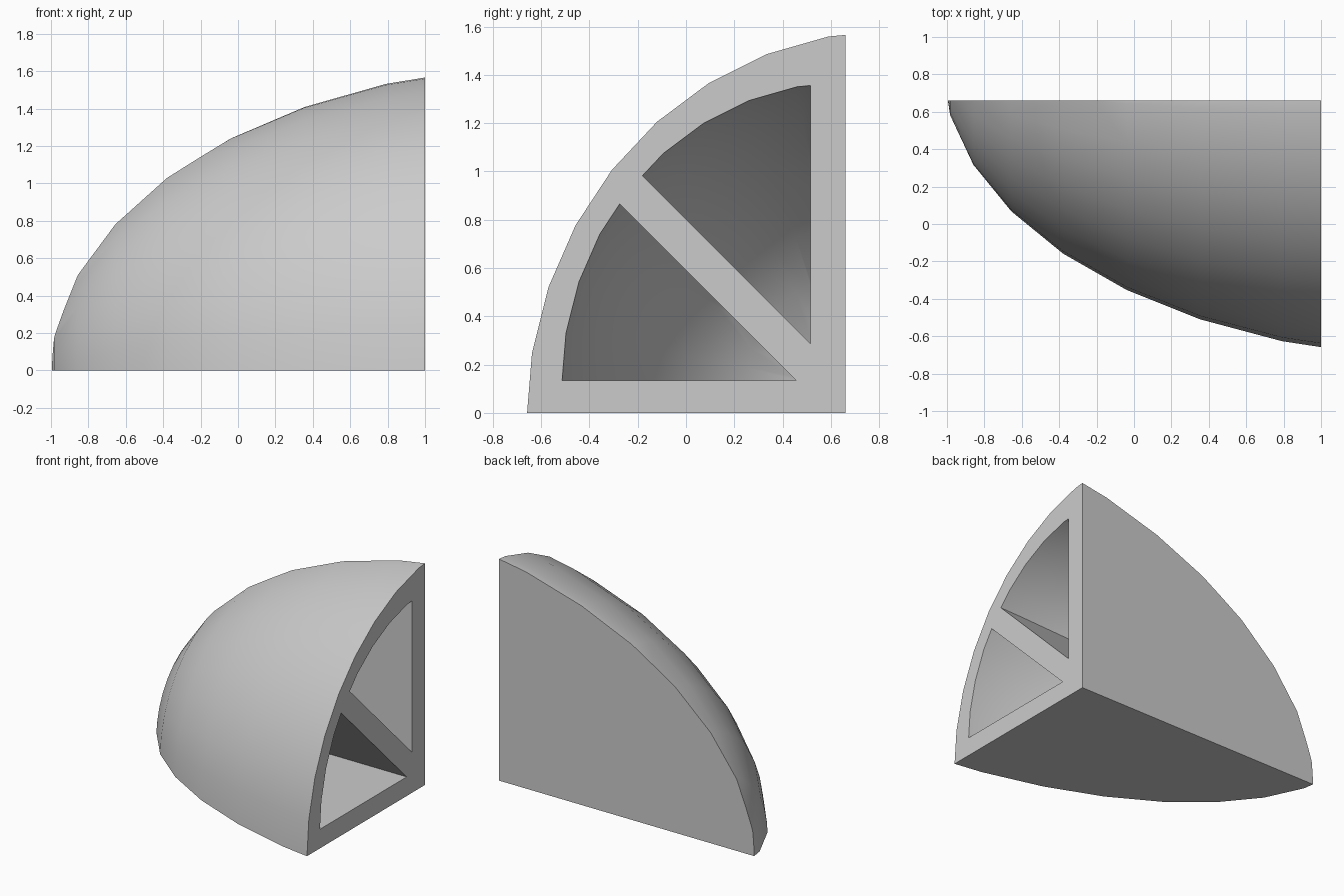
import bpy, bmesh, math
from mathutils import Vector, Matrix

cube = bpy.data.objects.get("Cube")
if cube:
    bpy.data.objects.remove(cube, do_unlink=True)

grey = bpy.data.materials.new("plain grey")
grey.use_nodes = True
colour = (0.6, 0.6, 0.6, 1)
grey.diffuse_color = colour
grey.node_tree.nodes["Principled BSDF"].inputs["Base Color"].default_value = colour

RADII = Vector((2.76, 1.577, 1.682))
OFFSET = Vector((0.735, 0.193, -0.031))   # ellipsoid centre from the square corner


def slice_off(bm, point, normal):
    """Remove everything on the normal side of a plane and cap the cut."""
    geom = bm.verts[:] + bm.edges[:] + bm.faces[:]
    cut = bmesh.ops.bisect_plane(bm, geom=geom, dist=1e-6, plane_co=point,
                                 plane_no=normal, clear_outer=True)["geom_cut"]
    edges = [e for e in cut if isinstance(e, bmesh.types.BMEdge)]
    bmesh.ops.edgeloop_fill(bm, edges=edges)


def ellipsoid_wedge(name, corner, scale, open_end=0.0, extra=None):
    """Ellipsoid with its pole along x, trimmed to three square planes."""
    corner = Vector(corner)
    bm = bmesh.new()
    bmesh.ops.create_uvsphere(bm, u_segments=36, v_segments=18, radius=1)
    bmesh.ops.transform(bm, matrix=Matrix.Rotation(math.pi / 2, 4, 'Y'), verts=bm.verts)
    bmesh.ops.scale(bm, vec=RADII * scale, verts=bm.verts)
    bmesh.ops.translate(bm, vec=corner + OFFSET * scale, verts=bm.verts)
    slice_off(bm, corner + Vector((open_end, 0, 0)), (1, 0, 0))
    slice_off(bm, corner, (0, 1, 0))
    slice_off(bm, corner, (0, 0, -1))
    if extra:
        slice_off(bm, *extra)
    bmesh.ops.recalc_face_normals(bm, faces=bm.faces)
    mesh = bpy.data.meshes.new(name)
    bm.to_mesh(mesh)
    bm.free()
    mesh.materials.append(grey)
    obj = bpy.data.objects.new(name, mesh)
    bpy.context.collection.objects.link(obj)
    return obj


# Solid rounded wedge
body = ellipsoid_wedge("rounded_wedge", (1, 0.66, 0), 1)

# Two hollow pockets, separated by a diagonal rib
INNER = (1, 0.515, 0.135)
pockets = [
    ellipsoid_wedge("upper_pocket_cutter", INNER, 0.78, 0.02, ((0, 0, 0.802), (0, -1, -1))),
    ellipsoid_wedge("lower_pocket_cutter", INNER, 0.78, 0.02, ((0, 0, 0.59), (0, 1, 1))),
]
bpy.context.view_layer.objects.active = body
for pocket in pockets:
    mod = body.modifiers.new("pocket", 'BOOLEAN')
    mod.operation = 'DIFFERENCE'
    mod.solver = 'EXACT'
    mod.object = pocket
    bpy.ops.object.modifier_apply(modifier=mod.name)
for pocket in pockets:
    bpy.data.objects.remove(pocket, do_unlink=True)

# Smooth curved skin, crisp cut edges
bpy.ops.object.select_all(action='DESELECT')
body.select_set(True)
bpy.ops.object.shade_smooth_by_angle(angle=math.radians(30))
